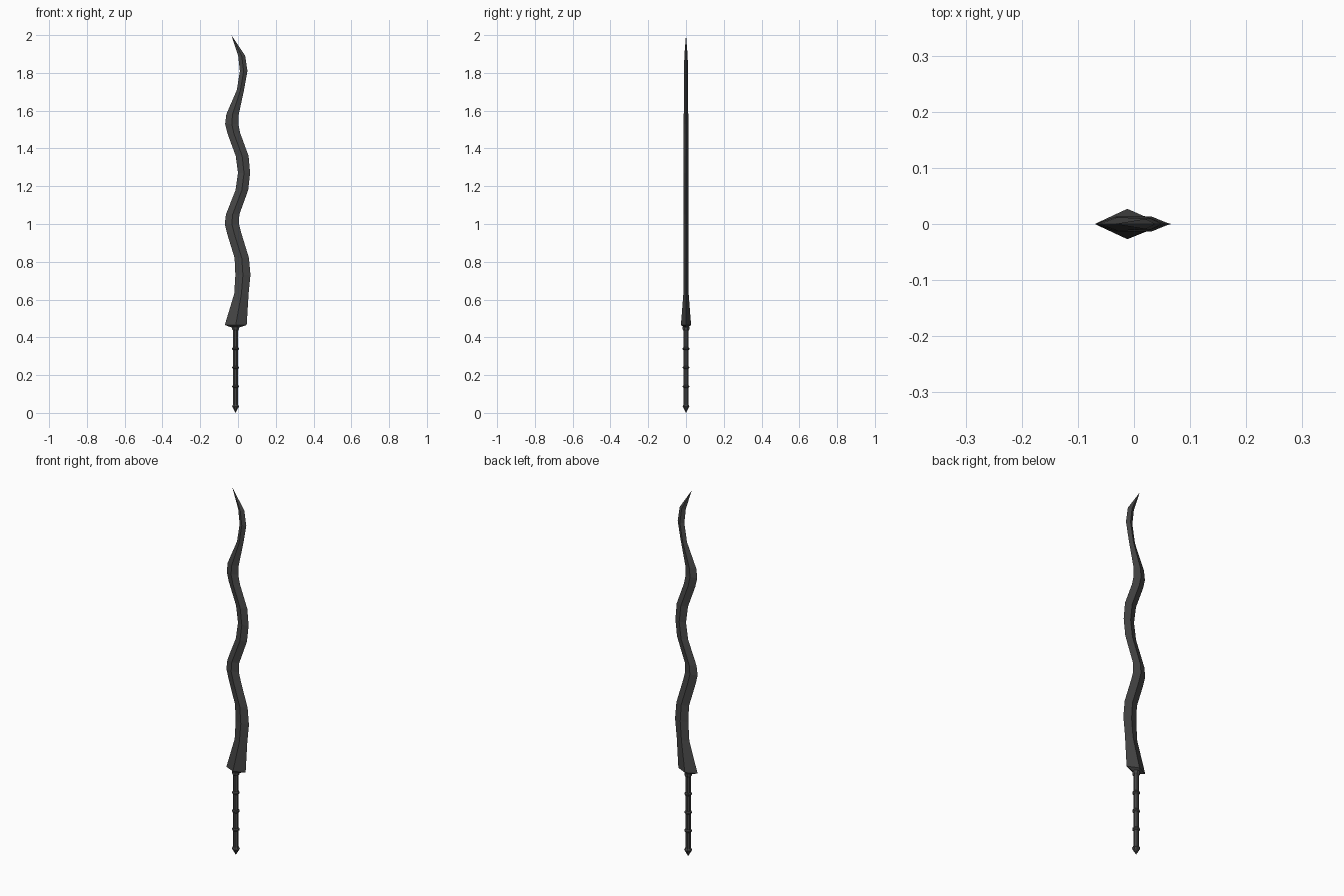
import bpy, bmesh, math

if "Cube" in bpy.data.objects:
    bpy.data.objects.remove(bpy.data.objects["Cube"])

iron = bpy.data.materials.new("dark iron")
iron.diffuse_color = (0.06, 0.06, 0.06, 1)
iron.use_nodes = True
iron.node_tree.nodes["Principled BSDF"].inputs["Base Color"].default_value = iron.diffuse_color


def loft(name, rings, tip=None, start=None):
    """Join equal-length point rings with quads; close the ends with points or caps."""
    bm = bmesh.new()
    rows = [[bm.verts.new(p) for p in r] for r in rings]
    n = len(rows[0])
    for a, b in zip(rows, rows[1:]):
        for i in range(n):
            j = (i + 1) % n
            bm.faces.new((a[i], a[j], b[j], b[i]))
    for row, point in ((rows[0], start), (rows[-1], tip)):
        if point:
            v = bm.verts.new(point)
            for i in range(n):
                bm.faces.new((row[i], row[(i + 1) % n], v))
        else:
            bm.faces.new(row)
    bmesh.ops.recalc_face_normals(bm, faces=bm.faces)
    me = bpy.data.meshes.new(name)
    bm.to_mesh(me)
    bm.free()
    me.materials.append(iron)
    ob = bpy.data.objects.new(name, me)
    bpy.context.collection.objects.link(ob)
    return ob


# Wavy blade: z, left edge, right edge, half thickness
blade = [
    (0.465, -0.070, 0.046, 0.027),
    (0.63, -0.020, 0.056, 0.014),
    (0.73, -0.014, 0.066, 0.013),
    (0.82, -0.018, 0.058, 0.013),
    (0.95, -0.058, 0.018, 0.013),
    (1.00, -0.070, 0.005, 0.013),
    (1.05, -0.064, 0.007, 0.013),
    (1.18, -0.013, 0.054, 0.013),
    (1.27, 0.000, 0.064, 0.013),
    (1.36, -0.012, 0.056, 0.013),
    (1.48, -0.056, 0.012, 0.013),
    (1.53, -0.068, 0.002, 0.013),
    (1.58, -0.062, 0.004, 0.012),
    (1.71, -0.006, 0.032, 0.010),
    (1.81, 0.010, 0.050, 0.010),
    (1.89, 0.001, 0.038, 0.009),
]
rings = []
for z, l, r, t in blade:
    mid = (l + r) / 2
    rings.append([(l, 0, z), (mid, -t, z), (r, 0, z), (mid, t, z)])
loft("blade", rings, tip=(-0.035, 0, 2.0), start=(-0.013, 0, 0.445))

# Handle: octagonal grip with ridged bands and a pointed pommel
CX, SIDES = -0.013, 8
profile = [(0.035, 0.020), (0.045, 0.014)]
for z in (0.14, 0.24, 0.34):
    profile += [(z - 0.008, 0.014), (z - 0.003, 0.019), (z + 0.003, 0.019), (z + 0.008, 0.014)]
profile += [(0.435, 0.014), (0.442, 0.019), (0.455, 0.019)]


def ring(z, r):
    a = [2 * math.pi * (i + 0.5) / SIDES for i in range(SIDES)]
    return [(CX + r * math.cos(t), r * math.sin(t), z) for t in a]


loft("handle", [ring(z, r) for z, r in profile], start=(CX, 0, 0.0))
